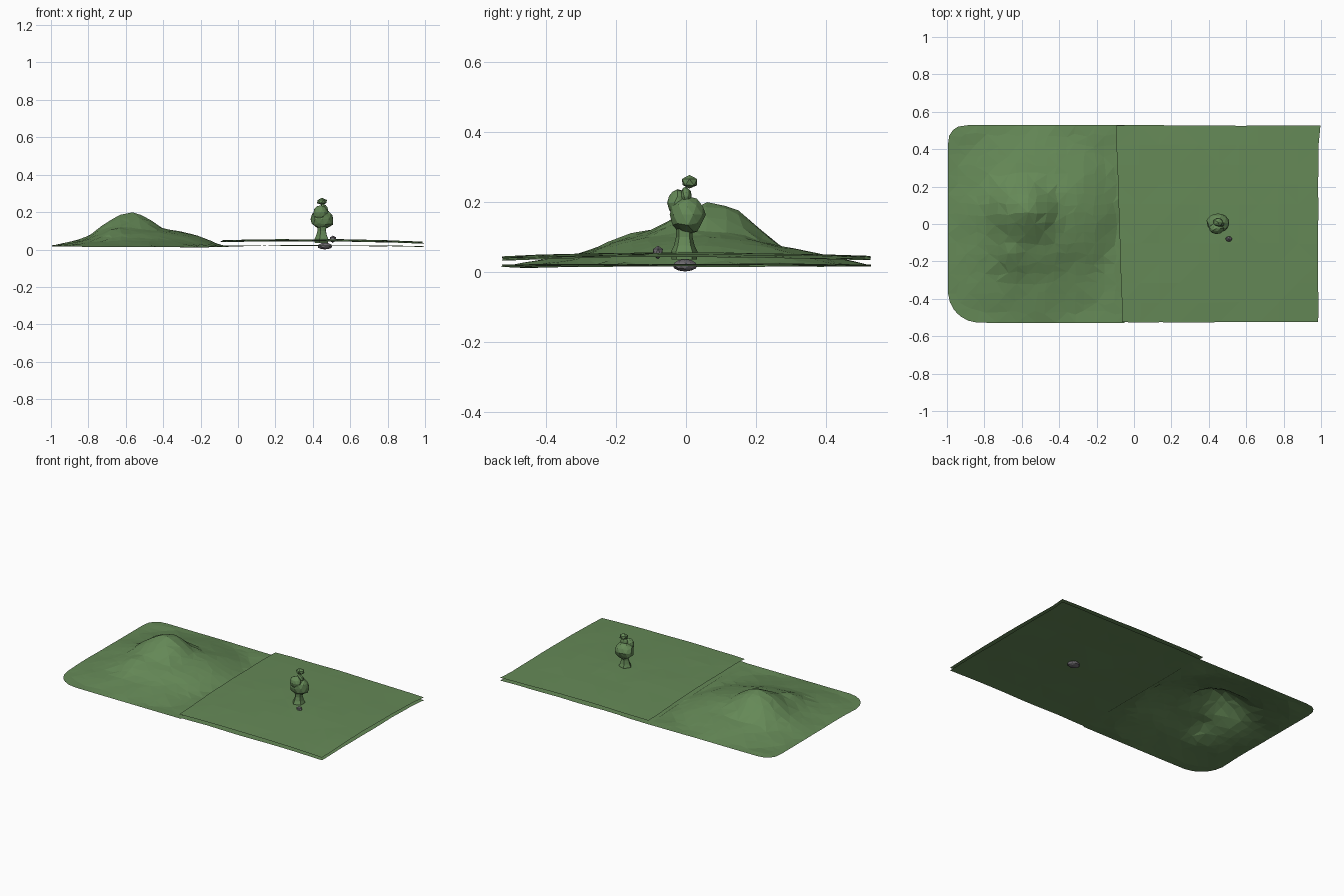
import bpy, bmesh, math, random
from mathutils import Vector, noise

if "Cube" in bpy.data.objects:
    bpy.data.objects.remove(bpy.data.objects["Cube"])

random.seed(4)


def material(name, rgb):
    m = bpy.data.materials.new(name)
    m.diffuse_color = (*rgb, 1)
    m.use_nodes = True
    m.node_tree.nodes["Principled BSDF"].inputs["Base Color"].default_value = m.diffuse_color
    return m


GREEN = material("grass green", (0.13, 0.25, 0.095))
GREY = material("stone grey", (0.16, 0.15, 0.165))


def finish(bm, name, mat):
    me = bpy.data.meshes.new(name)
    bm.to_mesh(me)
    bm.free()
    ob = bpy.data.objects.new(name, me)
    bpy.context.collection.objects.link(ob)
    me.materials.append(mat)
    return ob


def sheet(name, nx, ny, shape):
    """Open ground sheet; shape(u, v) gives a point for u, v in 0..1."""
    bm = bmesh.new()
    g = [[bm.verts.new(shape(i / nx, j / ny)) for j in range(ny + 1)] for i in range(nx + 1)]
    for i in range(nx):
        for j in range(ny):
            a, b, c, d = g[i][j], g[i + 1][j], g[i + 1][j + 1], g[i][j + 1]
            if (i + j) % 2:
                bm.faces.new((a, b, c)); bm.faces.new((a, c, d))
            else:
                bm.faces.new((a, b, d)); bm.faces.new((b, c, d))
    return finish(bm, name, GREEN)


def blob(name, centre, radii, mat, level=2, rough=0.1):
    bm = bmesh.new()
    bmesh.ops.create_icosphere(bm, subdivisions=level, radius=1)
    for v in bm.verts:
        v.co *= 1 + random.uniform(-rough, rough * 0.4)
        v.co = Vector(centre) + Vector([a * b for a, b in zip(v.co, radii)])
    return finish(bm, name, mat)


def lookup(table, d):
    for (d0, z0), (d1, z1) in zip(table, table[1:]):
        if d <= d1:
            return z0 + (z1 - z0) * (d - d0) / (d1 - d0)
    return table[-1][1]


# hill cross-sections: distance from the peak, height
WEST = [(0, .207), (.05, .195), (.13, .15), (.23, .07), (.30, .045), (.43, .02)]
EAST = [(0, .207), (.07, .18), (.17, .112), (.27, .095), (.37, .068), (.5, .014)]
NORTH = [(0, .207), (.08, .175), (.2, .072), (.28, .055), (.46, .018)]
SOUTH = [(0, .207), (.12, .145), (.19, .108), (.27, .088), (.37, .05), (.6, .014)]


def hill(u, v):
    x, y = -0.995 + 0.945 * u, -0.528 + 1.056 * v
    # rounded outer corners
    r = 0.17 if y < 0 else 0.09
    cx, cy = -0.995 + r, math.copysign(0.528 - r, y)
    if x < cx and abs(y) > abs(cy):
        dx, dy = x - cx, y - cy
        k = max(abs(dx), abs(dy)) / math.hypot(dx, dy)
        x, y = cx + dx * k, cy + dy * k
    inner = 0 < u < 1 and 0 < v < 1
    if inner:
        x += random.uniform(-.012, .012)
        y += random.uniform(-.012, .012)
    dx, dy = x + 0.57, y - 0.07
    d = math.hypot(dx, dy) + 1e-6
    c2 = (dx / d) ** 2
    z = c2 * lookup(WEST if dx < 0 else EAST, d) + (1 - c2) * lookup(NORTH if dy > 0 else SOUTH, d)
    # small fold on the front left flank
    z += 0.02 * math.exp(-((x + .66) / .06) ** 2 - ((y + .17) / .08) ** 2)
    if inner:
        z += 0.006 * noise.noise((x * 7, y * 7, 0))
    return x, y, max(z, 0.011)


def meadow(base, rise):
    def shape(u, v):
        x, y = -0.075 + 1.06 * u, -0.525 + 1.052 * v
        if u == 0:
            x += 0.015 * (0.5 - v) * 2 - 0.004
        x += 0.006 * noise.noise((u * 4, v * 4, 3))
        y += 0.005 * noise.noise((u * 4, v * 4, 8))
        if u == 1 and v == 1:
            x += 0.012
        dome = 1 - 0.5 * (2 * u - 0.8) ** 2 - 0.6 * (2 * v - 1) ** 2
        return x, y, base + rise * dome + 0.003 * noise.noise((u * 5, v * 5, base * 90))
    return shape


# ground
sheet("hill_ground", 18, 20, hill)
sheet("meadow_top", 10, 10, meadow(0.038, 0.017))
sheet("meadow_underside", 10, 10, meadow(0.017, 0.006))

# tree trunk with flared, fluted foot
bm = bmesh.new()
rings, sides = [], 10
for z, r in [(0.035, .036), (0.058, .037), (0.075, .029), (0.10, .023), (0.125, .024)]:
    rings.append([])
    for k in range(sides):
        a = 2 * math.pi * k / sides
        q = r * (1.07 if k % 2 else 0.9)
        rings[-1].append(bm.verts.new((0.449 + q * math.cos(a), -0.005 + q * math.sin(a), z)))
for lo, hi in zip(rings, rings[1:]):
    for k in range(sides):
        n = (k + 1) % sides
        bm.faces.new((lo[k], lo[n], hi[n], hi[k]))
bm.faces.new(rings[0][::-1])
bm.faces.new(rings[-1])
finish(bm, "tree_trunk", GREEN)

# tree foliage
blob("foliage_main", (0.45, 0.005, 0.163), (0.066, 0.053, 0.055), GREEN)
blob("foliage_front", (0.44, -0.024, 0.197), (0.040, 0.030, 0.040), GREEN)
blob("foliage_upper", (0.455, 0.0, 0.215), (0.027, 0.017, 0.028), GREEN)
blob("foliage_top", (0.449, 0.010, 0.256), (0.031, 0.025, 0.020), GREEN, 1)

# stones: one under the tree, one beside it
blob("tree_base_stone", (0.465, -0.003, 0.018), (0.040, 0.036, 0.018), GREY, 2, 0.06)
blob("small_stone", (0.507, -0.08, 0.056), (0.020, 0.016, 0.020), GREY, 1, 0.12)
